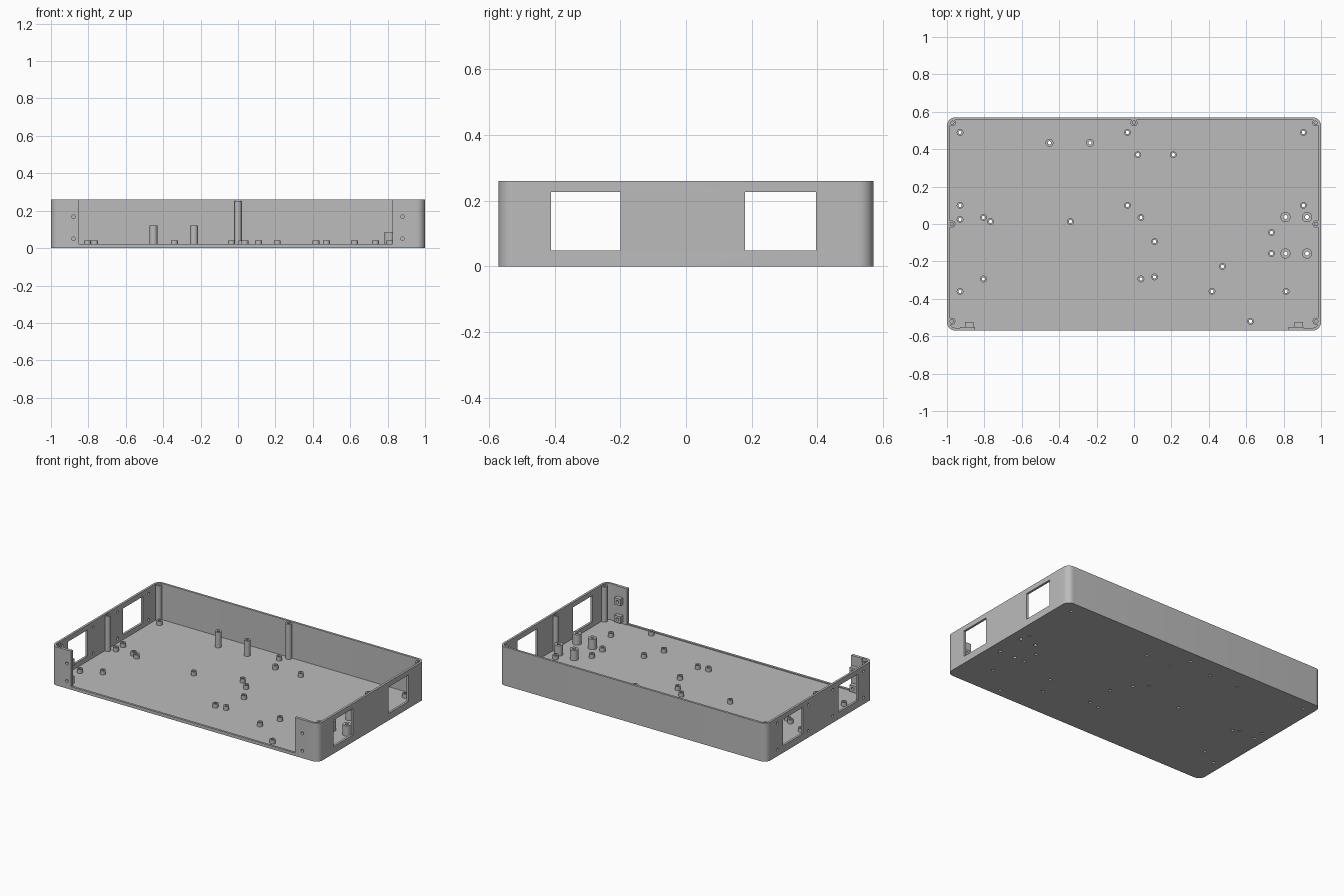
import bpy, bmesh, math
from mathutils import Matrix

cube = bpy.data.objects.get("Cube")
if cube:
    bpy.data.objects.remove(cube)

HX, HY, H = 1.0, 0.57, 0.26
WALL, FLOOR, SILL = 0.015, 0.015, 0.021

grey = bpy.data.materials.new("plain grey")
grey.use_nodes = True
grey.diffuse_color = (0.5, 0.5, 0.5, 1)
grey.node_tree.nodes["Principled BSDF"].inputs["Base Color"].default_value = (0.5, 0.5, 0.5, 1)


def finish(bm, name):
    bmesh.ops.recalc_face_normals(bm, faces=bm.faces)
    mesh = bpy.data.meshes.new(name)
    bm.to_mesh(mesh)
    bm.free()
    mesh.materials.append(grey)
    obj = bpy.data.objects.new(name, mesh)
    bpy.context.collection.objects.link(obj)
    return obj


def add_box(bm, x, y, z):
    """Add a box from three (low, high) ranges."""
    mat = Matrix.Translation([sum(r) / 2 for r in (x, y, z)])
    mat = mat @ Matrix.Diagonal([r[1] - r[0] for r in (x, y, z)] + [1])
    bmesh.ops.create_cube(bm, size=1, matrix=mat)


def add_rod(bm, centre, radius, length, axis="Z"):
    turn = {"X": Matrix.Rotation(math.pi / 2, 4, "Y"),
            "Y": Matrix.Rotation(math.pi / 2, 4, "X"), "Z": Matrix()}[axis]
    bmesh.ops.create_cone(bm, cap_ends=True, segments=20, radius1=radius, radius2=radius,
                          depth=length, matrix=Matrix.Translation(centre) @ turn)


def rounded_prism(name, hx, hy, radius, z0, z1):
    bm = bmesh.new()
    ring = []
    for k, (sx, sy) in enumerate([(1, 1), (-1, 1), (-1, -1), (1, -1)]):
        for i in range(11):
            a = math.pi / 2 * (k + i / 10)
            ring.append(bm.verts.new((sx * (hx - radius) + radius * math.cos(a),
                                      sy * (hy - radius) + radius * math.sin(a), z0)))
    face = bm.faces.new(ring)
    top = bmesh.ops.extrude_face_region(bm, geom=[face])["geom"]
    bmesh.ops.translate(bm, vec=(0, 0, z1 - z0),
                        verts=[g for g in top if isinstance(g, bmesh.types.BMVert)])
    return finish(bm, name)


def cut(obj, cutter):
    """Subtract the cutter, bake the result and drop the cutter."""
    cutter.hide_render = True
    mod = obj.modifiers.new("cut", "BOOLEAN")
    mod.operation, mod.solver, mod.object = "DIFFERENCE", "EXACT", cutter
    bpy.context.view_layer.update()
    mesh = bpy.data.meshes.new_from_object(obj.evaluated_get(bpy.context.evaluated_depsgraph_get()))
    obj.modifiers.clear()
    obj.data = mesh
    bpy.data.objects.remove(cutter)


def post(name, x, y, radius, bore, z1, depth=None):
    """Turned post; the bore runs right through unless a depth is given."""
    z0 = FLOOR - 0.003
    if depth is None:
        profile = [(bore, z0), (radius, z0), (radius, z1), (bore, z1), (bore, z0)]
    else:
        profile = [(0, z0), (radius, z0), (radius, z1), (bore, z1), (bore, z1 - depth), (0, z1 - depth)]
    bm = bmesh.new()
    verts = [bm.verts.new((r, 0, z)) for r, z in profile]
    edges = [bm.edges.new(pair) for pair in zip(verts, verts[1:])]
    bmesh.ops.spin(bm, geom=verts + edges, cent=(0, 0, 0), axis=(0, 0, 1),
                   angle=2 * math.pi, steps=24)
    bmesh.ops.remove_doubles(bm, verts=bm.verts, dist=1e-5)
    bmesh.ops.translate(bm, vec=(x, y, 0), verts=bm.verts)
    return finish(bm, name)


# Tray shell, hollowed from above
tray = rounded_prism("tray_shell", HX, HY, 0.045, 0, H)
cut(tray, rounded_prism("hollow", HX - WALL, HY - WALL, 0.03, FLOOR, H + 0.1))

# Wide front opening and the paired side windows
bm = bmesh.new()
add_box(bm, (-0.85, 0.825), (-0.7, -0.5), (SILL, 0.4))
for window in [(-0.41, -0.2), (0.18, 0.395)]:
    for x in (-1, 1):
        add_box(bm, (x - 0.1, x + 0.1), window, (0.048, 0.226))
cut(tray, finish(bm, "openings"))

# Standoff positions on the floor
small = [(-0.93, 0.49), (-0.035, 0.49), (0.906, 0.49), (-0.93, 0.1), (-0.035, 0.1),
         (0.906, 0.1), (0.02, 0.37), (0.21, 0.37), (-0.93, 0.025), (-0.805, 0.035),
         (-0.767, 0.013), (-0.34, 0.013), (0.037, 0.035), (0.11, -0.094), (0.11, -0.283),
         (0.037, -0.294), (-0.93, -0.36), (-0.805, -0.294), (0.473, -0.227), (0.417, -0.36),
         (0.813, -0.36), (0.623, -0.52), (0.735, -0.045), (0.735, -0.158)]
tall = [(-0.452, 0.434), (-0.235, 0.434)]
wide = [(x, y) for x in (0.81, 0.925) for y in (0.037, -0.158)]
kinds = [("small_standoff", small, 0.018, 0.009, 0.042),
         ("tall_standoff", tall, 0.021, 0.009, 0.12),
         ("wide_standoff", wide, 0.027, 0.011, 0.085)]

# Screw holes through the floor, one side wall and the front tabs
bm = bmesh.new()
for _, spots, _, bore, _ in kinds:
    for x, y in spots:
        add_rod(bm, (x, y, 0), bore, 0.1)
for middle in (0.288, -0.305):
    for y in (middle - 0.165, middle + 0.165):
        for z in (0.045, 0.222):
            add_rod(bm, (-1, y, z), 0.009, 0.1, "X")
for x in (-0.88, 0.88):
    for z in (0.05, 0.168):
        add_rod(bm, (x, -HY, z), 0.01, 0.1, "Y")
cut(tray, finish(bm, "screw_holes"))

parts = [tray]
for name, spots, radius, bore, top in kinds:
    parts += [post(name, x, y, radius, bore, top) for x, y in spots]

# Lid posts around the wall, with blind screw bores
for x, y in [(-0.972, 0.542), (0.972, 0.542), (0, 0.542), (-0.974, 0), (0.974, 0),
             (-0.974, -0.52), (0.974, -0.52)]:
    parts.append(post("lid_post", x, y, 0.019, 0.009, 0.253, 0.08))

# Bored nut blocks and backing plates behind the front tabs
for side, x, plate in [("right", -0.88, (-0.93, -0.85)), ("left", 0.88, (0.825, 0.905))]:
    bm = bmesh.new()
    add_box(bm, plate, (-0.556, -0.55), (FLOOR - 0.003, H))
    backing = finish(bm, side + "_tab_plate")
    blocks, holes = bmesh.new(), bmesh.new()
    for z in (0.05, 0.168):
        add_box(blocks, (x - 0.023, x + 0.023), (-0.551, -0.523), (z - 0.023, z + 0.023))
        add_rod(holes, (x, -0.55, z), 0.01, 0.1, "Y")
    nuts = finish(blocks, side + "_nut_blocks")
    cut(nuts, finish(holes.copy(), "nut_bores"))
    cut(backing, finish(holes, "plate_bores"))
    parts += [backing, nuts]

# Smooth the round faces, keep the edges sharp
bpy.ops.object.select_all(action="DESELECT")
for obj in parts:
    obj.select_set(True)
bpy.context.view_layer.objects.active = tray
bpy.ops.object.shade_smooth_by_angle(angle=math.radians(30))
